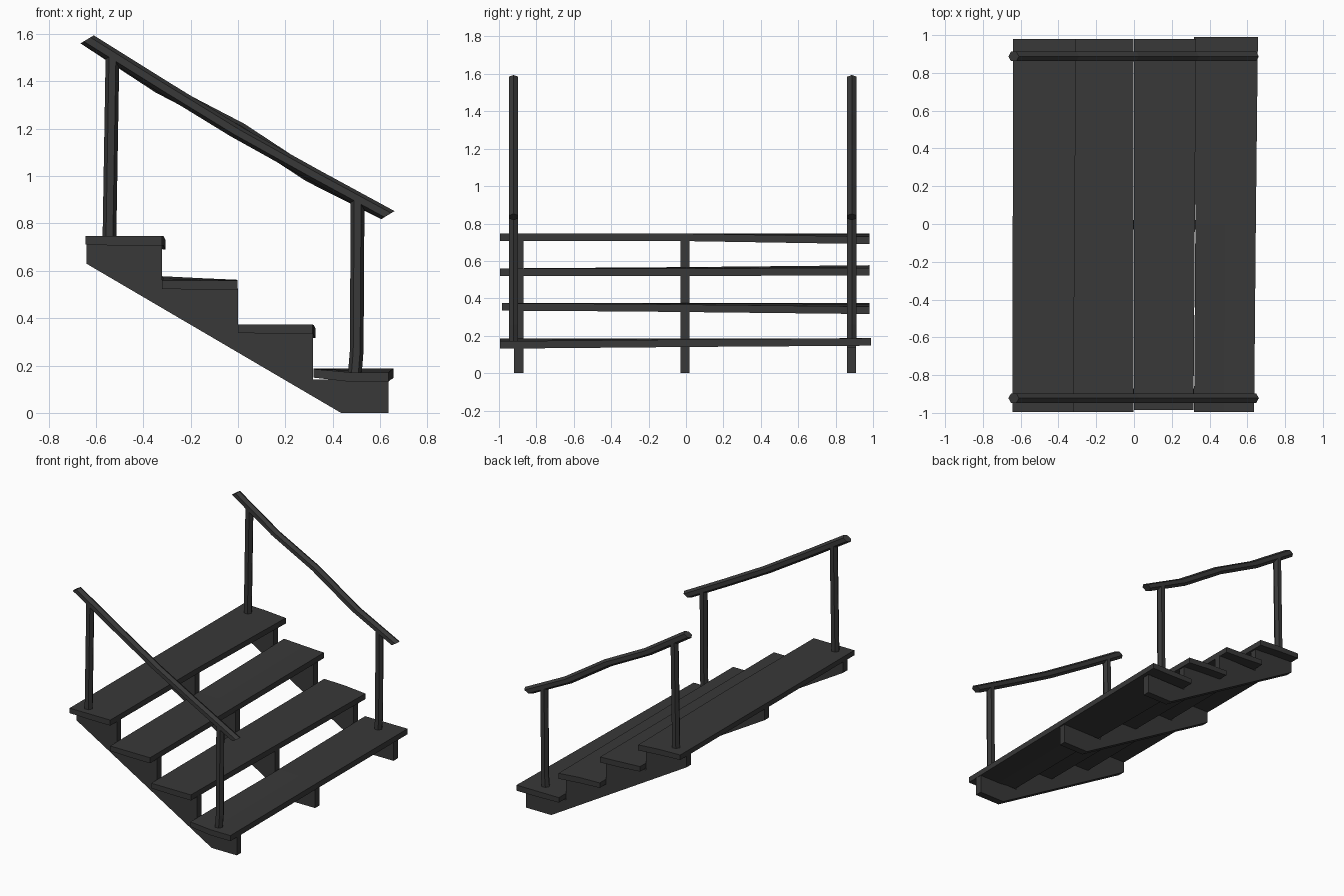
import bpy, bmesh, math
from mathutils import Vector

if "Cube" in bpy.data.objects:
    bpy.data.objects.remove(bpy.data.objects["Cube"])

mat = bpy.data.materials.new("dark_grey")
mat.diffuse_color = (0.04, 0.04, 0.04, 1)
mat.use_nodes = True
mat.node_tree.nodes["Principled BSDF"].inputs["Base Color"].default_value = mat.diffuse_color


def loft(name, rings):
    """Closed flat-shaded solid skinned through equal-length rings of points."""
    bm = bmesh.new()
    loops = [[bm.verts.new(p) for p in ring] for ring in rings]
    n = len(loops[0])
    for a, b in zip(loops, loops[1:]):
        for i in range(n):
            j = (i + 1) % n
            bm.faces.new((a[i], a[j], b[j], b[i]))
    bm.faces.new(loops[0])
    bm.faces.new(loops[-1])
    bmesh.ops.recalc_face_normals(bm, faces=bm.faces)
    me = bpy.data.meshes.new(name)
    bm.to_mesh(me)
    bm.free()
    me.materials.append(mat)
    ob = bpy.data.objects.new(name, me)
    bpy.context.collection.objects.link(ob)
    return ob


def hex_sweep(name, path, u, v):
    """Six-sided bar along a path; u reaches a corner, v reaches a flat."""
    u, v = Vector(u), Vector(v)
    rings = []
    for p in path:
        rings.append([Vector(p) + u * math.cos(k * math.pi / 3)
                      + v * math.sin(k * math.pi / 3) / math.sin(math.pi / 3)
                      for k in range(6)])
    return loft(name, rings)


# Saw-tooth stringers
profile = [(0.435, 0), (0.635, 0), (0.635, 0.14), (0.317, 0.14), (0.317, 0.338),
           (0, 0.338), (0, 0.525), (-0.32, 0.525), (-0.32, 0.712),
           (-0.64, 0.712), (-0.64, 0.63)]
for label, y in (("front", -0.895), ("middle", -0.005), ("back", 0.885)):
    loft(f"{label}_stringer",
         [[(x, y + d, z) for x, z in profile] for d in (-0.025, 0.025)])

# Slightly warped treads: stations of (y, back x, nose x, back z, mid z, nose z)
treads = [
    [(-0.995, 0.318, 0.636, 0.185, 0.171, 0.171), (0, 0.325, 0.645, 0.185, 0.18, 0.18),
     (0.99, 0.318, 0.656, 0.187, 0.187, 0.187)],
    [(-0.985, 0.0, 0.315, 0.374, 0.374, 0.374), (-0.3, 0.0, 0.32, 0.374, 0.374, 0.37),
     (0.98, 0.0, 0.328, 0.374, 0.37, 0.356)],
    [(-0.995, -0.32, -0.003, 0.56, 0.56, 0.56), (0, -0.316, -0.003, 0.567, 0.564, 0.56),
     (0.98, -0.32, -0.003, 0.577, 0.569, 0.562)],
    [(-0.995, -0.643, -0.32, 0.746, 0.746, 0.746), (0, -0.642, -0.314, 0.746, 0.746, 0.746),
     (0.98, -0.64, -0.306, 0.746, 0.742, 0.73)],
]
for i, stations in enumerate(treads):
    t = 0.036
    rings = []
    for y, xb, xf, zb, zm, zf in stations:
        xm = (xb + xf) / 2
        rings.append([(xb, y, zb), (xm, y, zm), (xf, y, zf),
                      (xf, y, zf - t - 0.004), (xm, y, zm - t - 0.004), (xb, y, zb - t)])
    loft(f"tread_{i + 1}", rings)

# Handrails and posts on both sides; sag bends the rails at their quarter points
for label, y, sag in (("front", -0.922, (0, 0.013, 0.022, 0.013, 0)),
                      ("back", 0.887, (0, 0.022, 0.002, 0.025, 0))):
    path = [(-0.637 + 1.27 * k / 4, y, 1.577 - 0.742 * k / 4 - s)
            for k, s in enumerate(sag)]
    hex_sweep(f"{label}_handrail", path, (0.028, 0, 0.017), (0, 0.025, 0))
    hex_sweep(f"{label}_upper_post",
              [(-0.543, y, 0.73), (-0.53, y, 1.505)], (0.029, 0, 0), (0, 0.025, 0))
    hex_sweep(f"{label}_lower_post",
              [(0.492, y, 0.15), (0.501, y, 0.26), (0.505, y, 0.9)],
              (0.029, 0, 0), (0, 0.025, 0))
